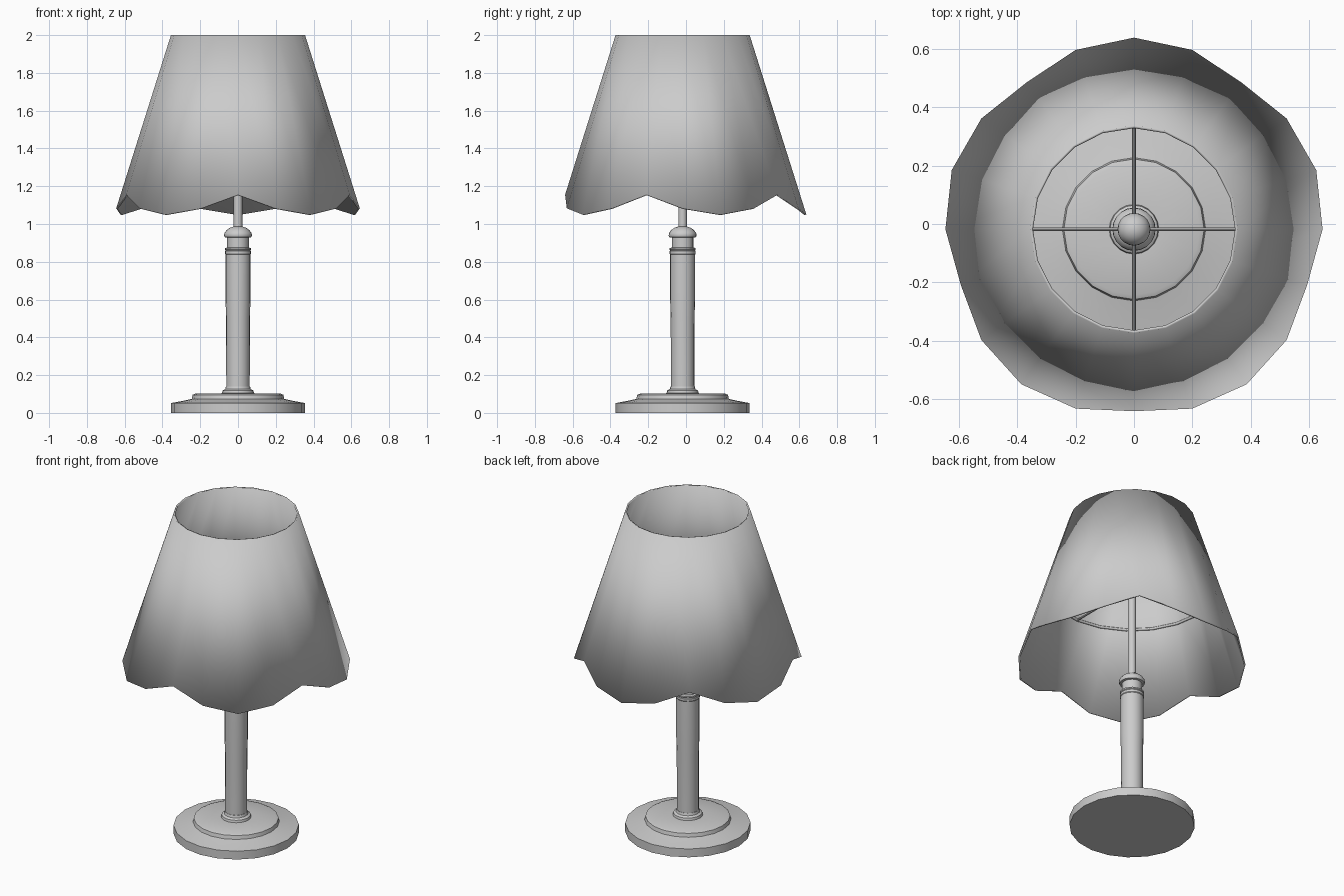
import bpy, bmesh, math
from mathutils import Vector

if "Cube" in bpy.data.objects:
    bpy.data.objects.remove(bpy.data.objects["Cube"])

CY = -0.018      # lamp axis sits slightly behind the bounding-box centre
SEG = 20


def make(name, bm, angle=35):
    bmesh.ops.recalc_face_normals(bm, faces=bm.faces)
    me = bpy.data.meshes.new(name)
    bm.to_mesh(me)
    bm.free()
    ob = bpy.data.objects.new(name, me)
    ob.location.y = CY
    bpy.context.collection.objects.link(ob)
    bpy.ops.object.select_all(action='DESELECT')
    ob.select_set(True)
    bpy.context.view_layer.objects.active = ob
    bpy.ops.object.shade_smooth_by_angle(angle=math.radians(angle))
    return ob


def lathe(name, profile):
    # revolve (radius, z) points and cap both ends
    bm = bmesh.new()
    rings = []
    for r, z in profile:
        rings.append([bm.verts.new((r * math.cos(math.tau * i / SEG),
                                    r * math.sin(math.tau * i / SEG), z)) for i in range(SEG)])
    for a, b in zip(rings, rings[1:]):
        for i in range(SEG):
            j = (i + 1) % SEG
            bm.faces.new((a[i], a[j], b[j], b[i]))
    bm.faces.new(rings[0])
    bm.faces.new(rings[-1])
    return make(name, bm)


# stepped base with a small collar
lathe("base", [(.355, 0), (.355, .052), (.29, .064), (.245, .074), (.24, .096),
               (.225, .102), (.085, .104), (.082, .118), (.068, .126), (.064, .14)])

# column with neck rings and domed cap
lathe("column", [(.062, .12), (.063, .5), (.066, .6), (.066, .838), (.069, .842), (.069, .856),
                 (.066, .86), (.069, .864), (.069, .872), (.057, .876), (.057, .928),
                 (.07, .93), (.074, .938), (.072, .952), (.06, .968), (.043, .98), (.024, .986)])

# thin rod carrying the shade
lathe("rod", [(.023, .98), (.023, 1.58)])

# ball finial on top of the rod
bm = bmesh.new()
bmesh.ops.create_uvsphere(bm, u_segments=20, v_segments=12, radius=.056)
bmesh.ops.translate(bm, verts=bm.verts, vec=(0, 0, 1.6))
make("finial", bm, 60)

# cross wires that hold the shade
bm = bmesh.new()
for i in range(2):
    r = bmesh.ops.create_cone(bm, cap_ends=True, segments=8, radius1=.006, radius2=.006, depth=.974)
    bmesh.ops.rotate(bm, verts=r["verts"], cent=(0, 0, 0),
                     matrix=Vector((0, 0, 1)).rotation_difference(
                         Vector((1 - i, i, 0))).to_matrix())
    bmesh.ops.translate(bm, verts=r["verts"], vec=(0, 0, 1.56))
make("shade_spokes", bm)

# wire ring inside the shade
bm = bmesh.new()
loops = []
for i in range(SEG):
    a = math.tau * i / SEG
    loop = []
    for k in range(8):
        t = math.tau * k / 8
        r = .481 + .008 * math.cos(t)
        loop.append(bm.verts.new((r * math.cos(a), r * math.sin(a), 1.56 + .008 * math.sin(t))))
    loops.append(loop)
for i in range(SEG):
    a, b = loops[i], loops[(i + 1) % SEG]
    for k in range(8):
        m = (k + 1) % 8
        bm.faces.new((a[k], b[k], b[m], a[m]))
make("shade_ring", bm, 60)

# conical shade with five scallops along the lower edge
bm = bmesh.new()
rows = []
for i in range(SEG):
    a = math.radians(90 + 18 * i)
    zb = (1.05, 1.083, 1.155, 1.083)[i % 4]
    col = []
    for z in (2.0, zb):
        r = .355 + .316 * (2 - z)
        col.append(bm.verts.new((r * math.cos(a), r * math.sin(a), z)))
    rows.append(col)
for i in range(SEG):
    a, b = rows[i], rows[(i + 1) % SEG]
    bm.faces.new((a[0], a[1], b[1], b[0]))
shade = make("shade", bm)
sol = shade.modifiers.new("thickness", 'SOLIDIFY')
sol.thickness = .01
sol.offset = -1
